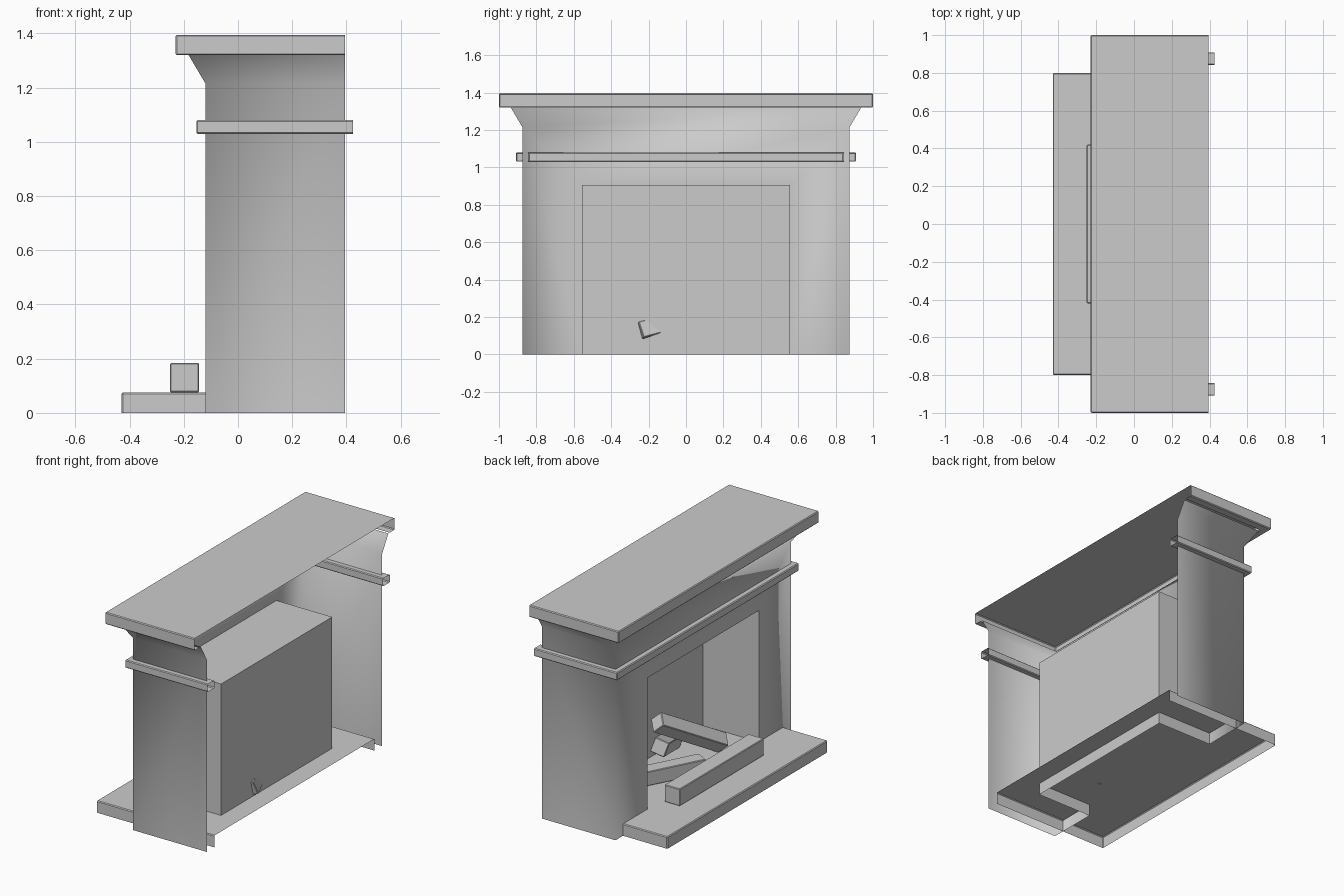
import bpy, bmesh
from mathutils import Vector

if "Cube" in bpy.data.objects:
    bpy.data.objects.remove(bpy.data.objects["Cube"])

BACK = 0.395                      # open rear plane of the shells


def finish(name, bm, inward=False, bevel=0.0, smooth=False):
    """Orient faces away from (or towards) the part centre and make an object."""
    bmesh.ops.remove_doubles(bm, verts=bm.verts, dist=1e-5)
    bmesh.ops.recalc_face_normals(bm, faces=bm.faces)
    bm.normal_update()
    mid = sum((v.co for v in bm.verts), Vector()) / len(bm.verts)
    s = sum(f.normal.dot(f.calc_center_median() - mid) * f.calc_area() for f in bm.faces)
    if (s < 0) != inward:
        bmesh.ops.reverse_faces(bm, faces=bm.faces)
    for f in bm.faces:
        f.smooth = smooth
    me = bpy.data.meshes.new(name)
    bm.to_mesh(me)
    bm.free()
    ob = bpy.data.objects.new(name, me)
    bpy.context.collection.objects.link(ob)
    if bevel:
        m = ob.modifiers.new("bevel", 'BEVEL')
        m.width, m.segments, m.limit_method = bevel, 1, 'ANGLE'
    return ob


def face(bm, pts):
    return bm.faces.new([bm.verts.new(p) for p in pts])


def u_sweep(bm, profile, x, y, back=BACK, closed=False):
    """Sweep (offset, z) points round a U path: side, front, side."""
    rings = []
    for o, z in profile:
        rings.append([bm.verts.new(p) for p in (
            (back, -y - o, z), (x - o, -y - o, z), (x - o, y + o, z), (back, y + o, z))])
    n = len(rings)
    for i in range(n if closed else n - 1):
        a, b = rings[i], rings[(i + 1) % n]
        for k in range(3):
            bm.faces.new((a[k], a[k + 1], b[k + 1], b[k]))
    return rings


# Surround: two sides, front with opening, flared crown moulding
bm = bmesh.new()
X, Y, H, W, OH = -0.12, 0.875, 1.215, 0.555, 0.905
face(bm, [(X, y, z) for y, z in ((-Y, 0), (-W, 0), (-W, OH), (W, OH),
                                 (W, 0), (Y, 0), (Y, H), (-Y, H))])
for s in (-1, 1):
    face(bm, [(X, s * Y, 0), (BACK, s * Y, 0), (BACK, s * Y, H), (X, s * Y, H)])
u_sweep(bm, [(0, H), (0.062, 1.32)], X, Y)
finish("surround", bm, smooth=True)

# Firebox recess, open at the front and bottom
bm = bmesh.new()
D = 0.27
face(bm, [(D, -W, 0), (D, W, 0), (D, W, OH), (D, -W, OH)])
face(bm, [(X, -W, OH), (X, W, OH), (D, W, OH), (D, -W, OH)])
for s in (-1, 1):
    face(bm, [(X, s * W, 0), (D, s * W, 0), (D, s * W, OH), (X, s * W, OH)])
finish("firebox", bm, inward=True)

# Mantel shelf with underside ledge
bm = bmesh.new()
r = u_sweep(bm, [(-0.05, 1.32), (0, 1.32), (0, 1.395)], -0.23, 1.0)
bm.faces.new(r[-1])
finish("mantel_shelf", bm, bevel=0.005)

# Hearth slab, hollow below and behind
bm = bmesh.new()
r = u_sweep(bm, [(0, 0), (0, 0.075)], -0.43, 0.8)
bm.faces.new(r[-1])
finish("hearth", bm, bevel=0.005)

# Square trim band with open ends
bm = bmesh.new()
u_sweep(bm, [(-0.033, 1.03), (0.034, 1.03), (0.034, 1.08), (-0.033, 1.08)],
        X, Y, back=0.425, closed=True)
finish("trim_band", bm, bevel=0.005)


def bar(name, a, b, size, roll=0.0):
    """Square bar from point a to point b."""
    a, b = Vector(a), Vector(b)
    bm = bmesh.new()
    bmesh.ops.create_cube(bm, size=1)
    ob = finish(name, bm, bevel=0.004)
    d = b - a
    bmesh_scale = Vector((size, d.length, size))
    for v in ob.data.vertices:
        v.co = v.co * bmesh_scale
    ob.location = (a + b) / 2
    q = d.to_track_quat('Y', 'Z')
    ob.rotation_euler = (q @ Vector((0, 1, 0)).rotation_difference(Vector((0, 1, 0)))).to_euler()
    ob.rotation_euler.rotate_axis('Y', roll)
    return ob


# Fender bar on the hearth and the stacked logs
bar("fender", (-0.197, -0.42, 0.13), (-0.197, 0.42, 0.13), 0.108)
bar("log_top", (0.16, 0.06, 0.36), (-0.01, -0.35, 0.12), 0.09, 0.7)
bar("log_back", (0.15, 0.05, 0.20), (0.25, -0.25, 0.12), 0.09, 0.3)
bar("log_front", (0.15, 0.39, 0.122), (-0.08, -0.05, 0.122), 0.09)
